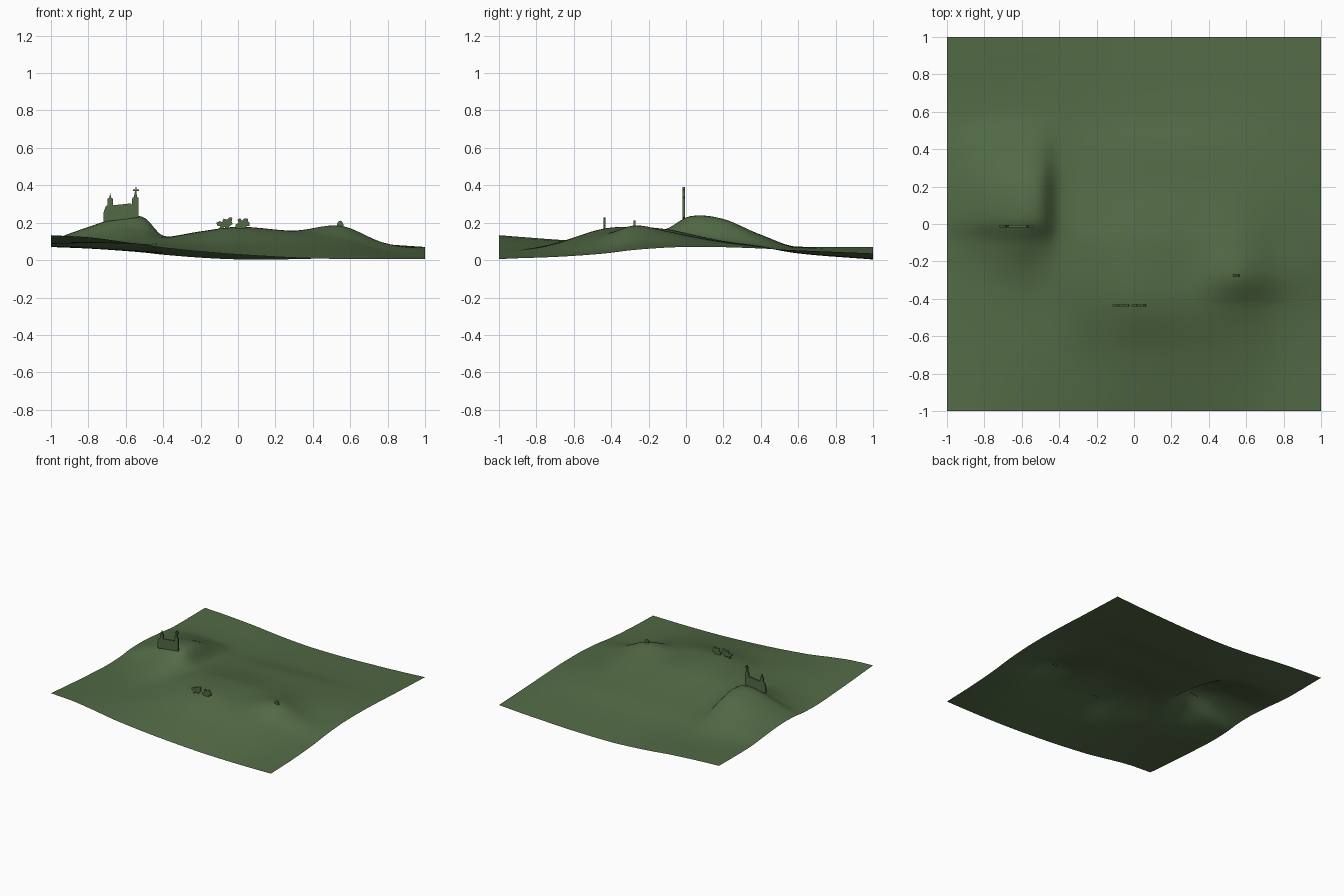
import bpy, bmesh

green = bpy.data.materials.new("grass_green")
green.diffuse_color = (0.085, 0.145, 0.06, 1)

# --- Terrain: lofted through a few west-east hill profiles ---
XS = [-1, -.8, -.62, -.5, -.4, -.2, 0, .3, .55, .78, 1]
PROFILES = {
    -1:   [.133, .122, .099, .080, .066, .046, .030, .013, .006, .005, .007],
    -.7:  [.110, .103, .093, .086, .082, .082, .090, .080, .055, .024, .017],
    -.45: [.094, .092, .090, .090, .100, .135, .166, .145, .115, .050, .034],
    -.28: [.086, .095, .108, .105, .115, .152, .178, .158, .182, .090, .054],
    -.1:  [.090, .125, .168, .155, .125, .150, .165, .150, .150, .088, .067],
    .02:  [.103, .172, .228, .222, .130, .130, .140, .130, .125, .087, .070],
    .2:   [.105, .170, .213, .208, .108, .100, .102, .100, .096, .083, .069],
    .4:   [.090, .125, .136, .122, .078, .070, .074, .074, .072, .067, .062],
    .6:   [.072, .070, .063, .055, .047, .037, .036, .037, .042, .047, .052],
    1:    [.071, .062, .050, .040, .029, .013, .004, .005, .013, .023, .036],
}
YS = list(PROFILES)
N = 90


def spline(ts, vs, t):
    """Cubic curve through the points (ts, vs)."""
    i = 0
    while i < len(ts) - 2 and t > ts[i + 1]:
        i += 1

    def slope(k):
        a, b = max(k - 1, 0), min(k + 1, len(ts) - 1)
        return (vs[b] - vs[a]) / (ts[b] - ts[a])

    h = ts[i + 1] - ts[i]
    u = (t - ts[i]) / h
    return ((2*u**3 - 3*u**2 + 1) * vs[i] + (u**3 - 2*u**2 + u) * h * slope(i)
            + (3*u**2 - 2*u**3) * vs[i + 1] + (u**3 - u**2) * h * slope(i + 1))


def finish(name, bm, smooth=False):
    me = bpy.data.meshes.new(name)
    bm.to_mesh(me)
    bm.free()
    me.materials.append(green)
    if smooth:
        for p in me.polygons:
            p.use_smooth = True
    ob = bpy.data.objects.new(name, me)
    bpy.context.collection.objects.link(ob)
    return ob


bm = bmesh.new()
bmesh.ops.create_grid(bm, x_segments=N, y_segments=N, size=1)
columns = {}
for v in bm.verts:
    key = round(v.co.x, 4)
    if key not in columns:
        columns[key] = [spline(XS, PROFILES[y], v.co.x) for y in YS]
    v.co.z = max(0.0, spline(YS, columns[key], v.co.y))
finish("terrain", bm, True)


# --- Thin silhouettes standing on the hills ---
def cutout(name, outline, y, thick=.01):
    bm = bmesh.new()
    face = bm.faces.new([bm.verts.new((x, y - thick / 2, z)) for x, z in outline])
    ext = bmesh.ops.extrude_face_region(bm, geom=[face])
    moved = [g for g in ext["geom"] if isinstance(g, bmesh.types.BMVert)]
    bmesh.ops.translate(bm, verts=moved, vec=(0, thick, 0))
    bmesh.ops.recalc_face_normals(bm, faces=bm.faces)
    return finish(name, bm)


# Chapel with turret, nave, tower and cross
cutout("chapel", [
    (-.718, .205), (-.72, .25), (-.708, .285), (-.697, .295), (-.697, .328), (-.688, .335),
    (-.683, .355), (-.678, .335), (-.669, .328), (-.669, .293), (-.62, .298), (-.575, .303),
    (-.567, .295), (-.565, .333), (-.556, .337), (-.553, .36), (-.549, .37), (-.562, .37),
    (-.562, .377), (-.549, .377), (-.549, .39), (-.543, .39), (-.543, .377), (-.53, .377),
    (-.53, .37), (-.543, .37), (-.54, .337), (-.532, .333), (-.531, .228)], -.012, .012)

# Pair of ragged bushes
cutout("left_bush", [
    (-.105, .165), (-.092, .18), (-.112, .186), (-.115, .2), (-.098, .208), (-.085, .203),
    (-.077, .222), (-.06, .216), (-.045, .229), (-.03, .226), (-.034, .205), (-.028, .192),
    (-.045, .183), (-.055, .165), (-.072, .178), (-.085, .165)], -.435)
cutout("right_bush", [
    (-.012, .172), (-.014, .19), (.003, .198), (-.003, .217), (.01, .224), (.022, .21),
    (.035, .223), (.052, .221), (.053, .207), (.063, .198), (.06, .182), (.047, .184),
    (.04, .165), (.022, .168), (.008, .165)], -.435)

# Lone shrub on the second hill
cutout("lone_shrub", [
    (.53, .172), (.528, .19), (.535, .204), (.546, .211), (.556, .206), (.563, .192),
    (.566, .172)], -.275)
